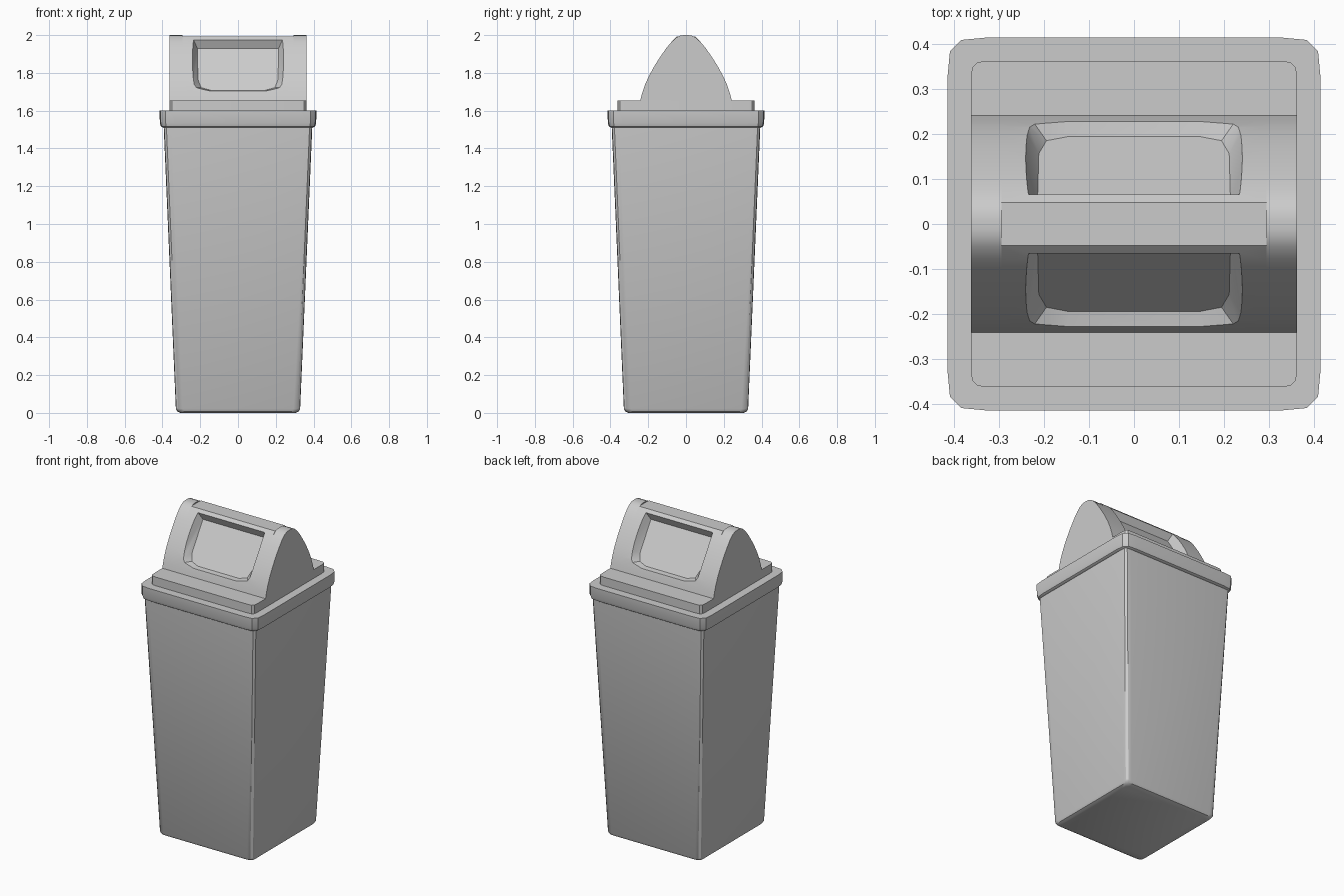
import bpy, bmesh, math

if "Cube" in bpy.data.objects:
    bpy.data.objects.remove(bpy.data.objects["Cube"])


def finish(name, bm, angle=35):
    bmesh.ops.recalc_face_normals(bm, faces=bm.faces)
    me = bpy.data.meshes.new(name)
    bm.to_mesh(me)
    bm.free()
    ob = bpy.data.objects.new(name, me)
    bpy.context.collection.objects.link(ob)
    smooth(ob, angle)
    return ob


def smooth(ob, angle=35):
    bpy.ops.object.select_all(action='DESELECT')
    ob.select_set(True)
    bpy.context.view_layer.objects.active = ob
    bpy.ops.object.shade_smooth_by_angle(angle=math.radians(angle))


def square_ring(h, r, z):
    # square outline with softened corners, three facets each
    corner = [(h, h - r), (h - .06 * r, h - .36 * r), (h - .36 * r, h - .06 * r), (h - r, h)]
    pts = []
    for k in range(4):
        c, s = [(1, 0), (0, 1), (-1, 0), (0, -1)][k]
        pts += [(c * x - s * y, s * x + c * y, z) for x, y in corner]
    return pts


def loft(name, rings):
    bm = bmesh.new()
    loops = [[bm.verts.new(p) for p in square_ring(*r)] for r in rings]
    n = len(loops[0])
    for a, b in zip(loops, loops[1:]):
        for i in range(n):
            j = (i + 1) % n
            bm.faces.new((a[i], a[j], b[j], b[i]))
    bm.faces.new(loops[0][::-1])
    bm.faces.new(loops[-1])
    return finish(name, bm)


def extrude_x(name, half, x0, x1, angle=35):
    # mirrored y-z profile, extruded along x
    prof = half + [(-y, z) for y, z in reversed(half)]
    bm = bmesh.new()
    f = bm.faces.new([bm.verts.new((x0, y, z)) for y, z in prof])
    ext = bmesh.ops.extrude_face_region(bm, geom=[f])['geom']
    bmesh.ops.translate(bm, vec=(x1 - x0, 0, 0),
                        verts=[v for v in ext if isinstance(v, bmesh.types.BMVert)])
    return finish(name, bm, angle)


# tapered bin body
loft("bin_body", [(.305, .05, 0), (.322, .04, .008), (.329, .035, .022), (.394, .04, 1.53)])

# lid rim with a rounded lower edge, and the raised step above it
loft("lid_rim", [(.397, .07, 1.51), (.408, .08, 1.517), (.414, .085, 1.535), (.415, .085, 1.6)])
loft("lid_step", [(.363, .04, 1.59), (.363, .04, 1.655)])

# hood: arched end pieces and the middle with the two openings
side = [(.243, 1.65), (.233, 1.69), (.218, 1.735), (.198, 1.78), (.171, 1.83),
        (.14, 1.88), (.105, 1.93), (.077, 1.964)]
arch = side + [(.05, 1.988), (.028, 1.998), (.01, 2.0)]
extrude_x("hood_end_right", arch, .295, .363)
extrude_x("hood_end_left", arch, -.363, -.295)
middle = extrude_x("hood_middle", side + [(.048, 1.993)], -.295, .295, 25)

# recessed flaps: opening outline on the hood (x, y, z) and matching panel outline (x, z)
opening = [(.235, .066, 1.975), (.235, .2, 1.775), (.217, .217, 1.722), (.15, .226, 1.705)]
panel = [(.215, 1.93), (.212, 1.765), (.195, 1.722), (.145, 1.708)]
for sgn in (-1, 1):
    bm = bmesh.new()
    for (ox, oy, oz), (px, pz) in zip(opening, panel):
        py = .195 - (pz - 1.708) * .15 / .222
        for m in (-1, 1):
            for t in (0, 2.5):
                bm.verts.new((m * (px + (ox - px) * t),
                              sgn * (py + (oy - py) * t),
                              pz + (oz - pz) * t))
    bmesh.ops.convex_hull(bm, input=bm.verts)
    cutter = finish("opening_cutter", bm)
    cutter.hide_render = True
    mod = middle.modifiers.new("opening", 'BOOLEAN')
    mod.operation = 'DIFFERENCE'
    mod.solver = 'EXACT'
    mod.object = cutter
    bpy.ops.object.select_all(action='DESELECT')
    bpy.context.view_layer.objects.active = middle
    middle.select_set(True)
    # keep the cut but not any smoothing modifier order
    bpy.ops.object.modifier_move_to_index(modifier=mod.name, index=0)
    bpy.ops.object.modifier_apply(modifier=mod.name)
    bpy.data.objects.remove(cutter, do_unlink=True)
smooth(middle, 25)
